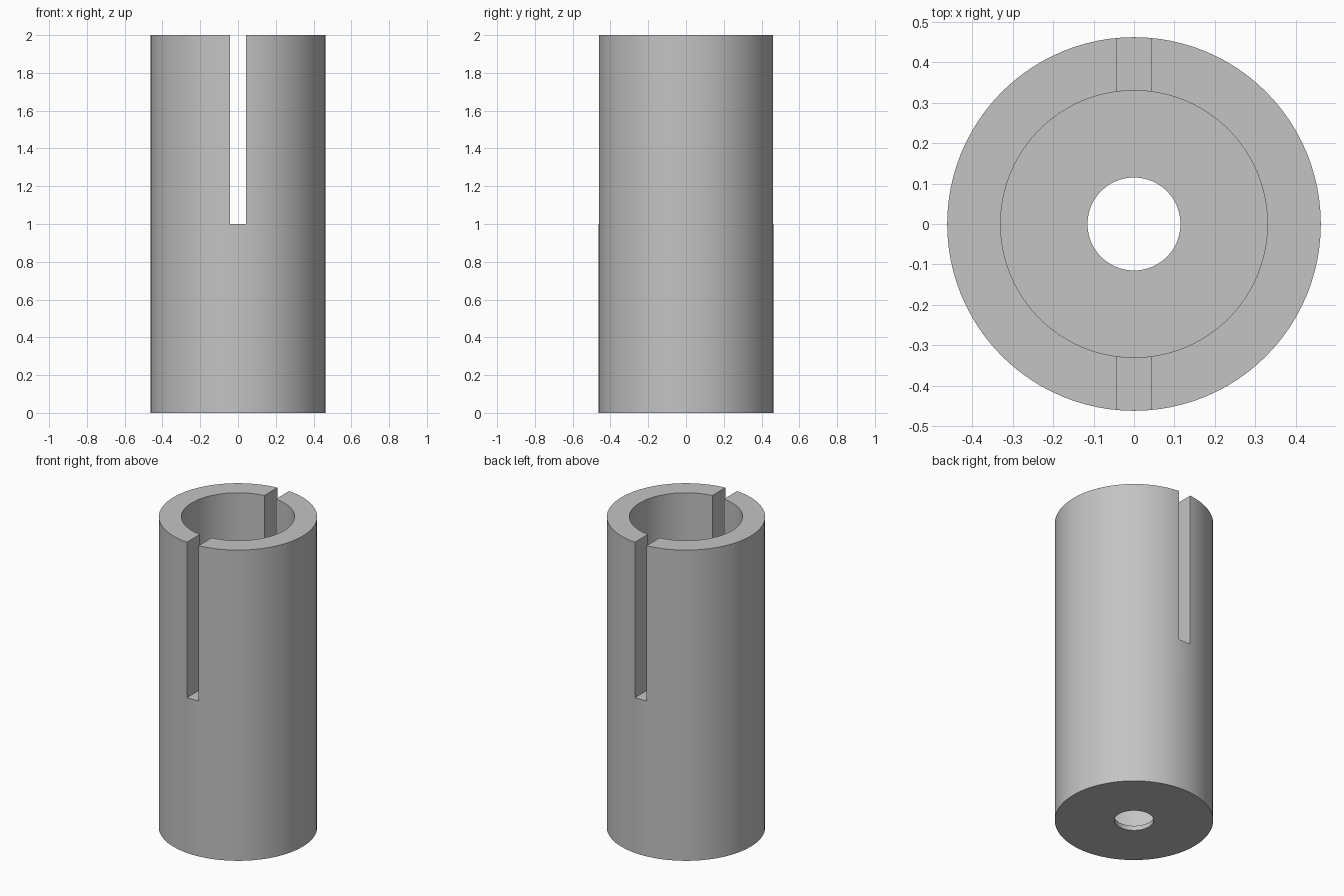
import bpy
import math

cube = bpy.data.objects.get("Cube")
if cube:
    bpy.data.objects.remove(cube, do_unlink=True)

HEIGHT, OUTER, BORE, HOLE = 2.0, 0.462, 0.33, 0.115
FLOOR, SLOT_WIDTH, SLOT_BOTTOM = 0.03, 0.083, 1.0

grey = bpy.data.materials.new("plain grey")
grey.use_nodes = True
colour = (0.55, 0.55, 0.55, 1)
grey.diffuse_color = colour
grey.node_tree.nodes["Principled BSDF"].inputs["Base Color"].default_value = colour


def cylinder(name, radius, bottom, top):
    bpy.ops.mesh.primitive_cylinder_add(
        vertices=96, radius=radius, depth=top - bottom,
        location=(0, 0, (bottom + top) / 2))
    obj = bpy.context.object
    obj.name = name
    obj.data.materials.append(grey)
    return obj


# Main tube body
sleeve = cylinder("slotted_sleeve", OUTER, 0, HEIGHT)

# Wide bore, small hole through the floor, and slot across the upper half
bore = cylinder("bore_cutter", BORE, FLOOR, HEIGHT + 0.2)
hole = cylinder("floor_hole_cutter", HOLE, -0.2, FLOOR + 0.2)
bpy.ops.mesh.primitive_cube_add(size=1, location=(0, 0, SLOT_BOTTOM + 0.6))
slot = bpy.context.object
slot.name = "slot_cutter"
slot.scale = (SLOT_WIDTH, 1.2, 1.2)
slot.data.materials.append(grey)

# Cut the body, then remove the cutters
bpy.context.view_layer.objects.active = sleeve
for cutter in (bore, hole, slot):
    cutter.hide_render = True
    mod = sleeve.modifiers.new(cutter.name, "BOOLEAN")
    mod.operation = "DIFFERENCE"
    mod.solver = "EXACT"
    mod.object = cutter
    bpy.ops.object.modifier_apply(modifier=mod.name)
    bpy.data.objects.remove(cutter, do_unlink=True)

# Smooth round walls with crisp rims
bpy.ops.object.select_all(action="DESELECT")
sleeve.select_set(True)
bpy.ops.object.shade_smooth_by_angle(angle=math.radians(30))
